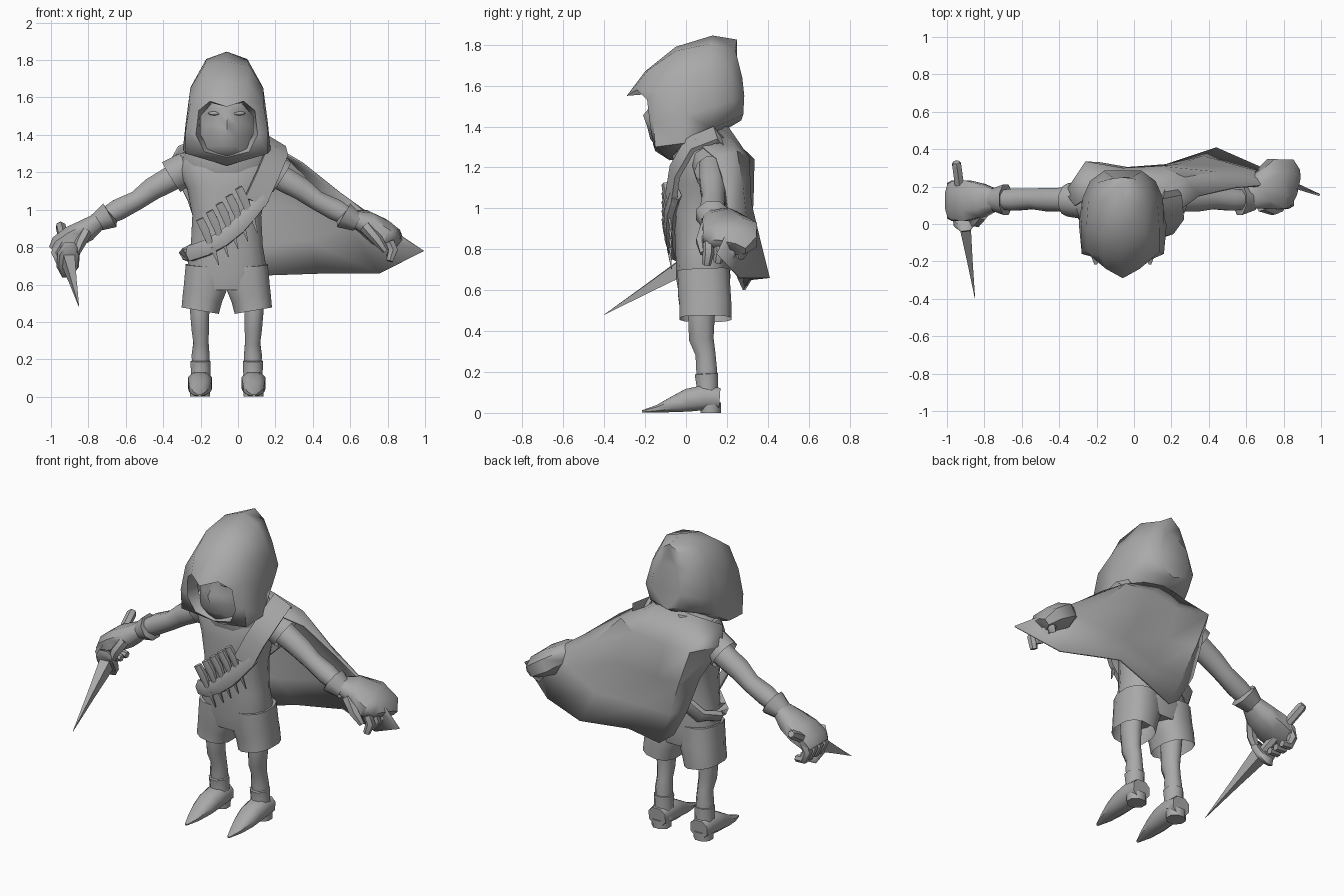
import bpy, bmesh, math
from mathutils import Vector as V

CX = -0.06  # centre plane of the body
grey = bpy.data.materials.new("plain_grey")
grey.diffuse_color = (0.4, 0.4, 0.4, 1)


def finish(name, bm, angle=55):
    bmesh.ops.recalc_face_normals(bm, faces=bm.faces[:])
    me = bpy.data.meshes.new(name)
    bm.to_mesh(me)
    bm.free()
    me.materials.append(grey)
    ob = bpy.data.objects.new(name, me)
    bpy.context.collection.objects.link(ob)
    bpy.ops.object.select_all(action='DESELECT')
    ob.select_set(True)
    bpy.context.view_layer.objects.active = ob
    bpy.ops.object.shade_smooth_by_angle(angle=math.radians(angle))
    return ob


def loft(name, rings, closed=True, caps=(True, True), angle=55):
    bm = bmesh.new()
    vs = [[bm.verts.new(p) for p in r] for r in rings]
    n = len(rings[0])
    for a, b in zip(vs, vs[1:]):
        for i in range(n if closed else n - 1):
            j = (i + 1) % n
            bm.faces.new((a[i], a[j], b[j], b[i]))
    if caps[0]:
        bm.faces.new(vs[0])
    if caps[1]:
        bm.faces.new(vs[-1])
    return finish(name, bm, angle)


def sweep(name, pts, n=8, ref=(0, 1, 0), caps=(True, True), power=1.0, angle=55):
    """Rings of half-sizes a, b along the path points (x, y, z, a, b)."""
    cs = [V(p[:3]) for p in pts]
    rings = []
    for i, p in enumerate(pts):
        t = (cs[min(i + 1, len(cs) - 1)] - cs[max(i - 1, 0)]).normalized()
        u = V(ref).cross(t).normalized()
        w = t.cross(u)
        ring = []
        for k in range(n):
            q = 2 * math.pi * (k + 0.5) / n
            c, s = math.cos(q), math.sin(q)
            ring.append(cs[i] + u * p[3] * math.copysign(abs(c) ** power, c)
                        + w * p[4] * math.copysign(abs(s) ** power, s))
        rings.append(ring)
    return loft(name, rings, True, caps, angle)


def blob(name, c, r, u=12, v=8):
    bm = bmesh.new()
    bmesh.ops.create_uvsphere(bm, u_segments=u, v_segments=v, radius=1)
    for x in bm.verts:
        x.co = V((c[i] + x.co[i] * r[i] for i in range(3)))
    return finish(name, bm)


def mirrored(half):
    """Closed outline from a half outline that starts and ends on the centre plane."""
    return [(CX + x, y, z) for x, y, z in half] + [(CX - x, y, z) for x, y, z in half[-2:0:-1]]


# hood: half outlines from the face opening to the back, mirrored
hood = [
    [(0, -.17, 1.56), (.08, -.16, 1.57), (.14, -.11, 1.5), (.14, -.10, 1.40), (.10, -.10, 1.33), (0, -.10, 1.30)],
    [(0, -.29, 1.55), (.09, -.24, 1.58), (.15, -.19, 1.53), (.165, -.175, 1.40), (.12, -.16, 1.31), (0, -.15, 1.28)],
    [(0, -.20, 1.67), (.11, -.18, 1.68), (.195, -.15, 1.57), (.22, -.16, 1.42), (.22, -.15, 1.30), (0, -.08, 1.235)],
    [(0, -.05, 1.79), (.12, -.05, 1.77), (.195, -.02, 1.65), (.22, 0, 1.46), (.235, 0, 1.32), (0, 0, 1.24)],
    [(0, .13, 1.845), (.11, .12, 1.805), (.185, .12, 1.67), (.215, .14, 1.5), (.19, .12, 1.39), (0, .10, 1.35)],
    [(0, .25, 1.825), (.07, .24, 1.78), (.14, .22, 1.67), (.175, .23, 1.53), (.15, .22, 1.43), (0, .22, 1.40)],
    [(0, .23, 1.74), (.05, .25, 1.70), (.09, .275, 1.64), (.10, .285, 1.55), (.08, .28, 1.46), (0, .27, 1.43)],
]
loft("hood", [mirrored(h) for h in hood], caps=(False, True), angle=60)

# masked face: height, then depth at the nose line, beside it, at the cheek
face = [(1.60, -.13, -.12, -.10), (1.545, -.165, -.16, -.12), (1.51, -.165, -.135, -.11),
        (1.455, -.21, -.165, -.13), (1.40, -.19, -.165, -.13), (1.34, -.175, -.155, -.12),
        (1.28, -.13, -.12, -.09)]
loft("masked_face", [mirrored([(0, a, z), (.05, b, z), (.11, c, z), (.165, .0, z), (.1, .06, z), (0, .08, z)])
                     for z, a, b, c in face], angle=60)
for s, side in ((-1, "left"), (1, "right")):
    blob(side + "_eye", (CX + s * .065, -.13, 1.515), (.035, .018, .011), 8, 6)

# tunic body
sweep("tunic", [(CX, .085, .57, .19, .12), (CX, .085, .66, .22, .135), (CX, .075, .81, .195, .128),
                (CX, .075, .97, .187, .138), (CX, .08, 1.11, .215, .14), (CX, .095, 1.20, .26, .145),
                (CX, .11, 1.29, .25, .13), (CX, .10, 1.37, .15, .11)], 16, power=.8)
# soft collar below the hood
sweep("collar", [(CX, .10, 1.22, .24, .155), (CX, .08, 1.28, .245, .155), (CX, .08, 1.34, .21, .145)], 12)

for s, side in ((-1, "left"), (1, "right")):
    def at(pts):
        return [(CX + s * p[0],) + tuple(p[1:]) for p in pts]

    # shorts, leg and boot
    sweep(side + "_shorts_leg", at([(.108, .085, .70, .115, .13), (.116, .09, .58, .118, .132),
                                    (.13, .095, .53, .11, .13), (.142, .095, .46, .104, .13)]),
          12, caps=(True, False), power=.8)
    sweep(side + "_leg", at([(.145, .08, .60, .065, .075), (.145, .075, .46, .056, .07),
                             (.142, .075, .36, .05, .065), (.138, .095, .29, .044, .053),
                             (.14, .10, .22, .052, .055), (.14, .105, .14, .047, .052)]))
    sweep(side + "_boot_cuff", at([(.14, .10, .05, .066, .065), (.14, .105, .12, .056, .056),
                                   (.14, .10, .19, .058, .062), (.14, .10, .195, .04, .045)]))
    sweep(side + "_boot_foot", at([(.143, .165, .07, .06, .055), (.143, .09, .075, .068, .065),
                                   (.143, .01, .062, .066, .06), (.145, -.06, .042, .058, .042),
                                   (.145, -.14, .02, .038, .02), (.145, -.215, .007, .008, .006)]),
          8, (0, 0, 1), power=.8)
    sweep(side + "_boot_heel", at([(.143, .12, 0, .058, .054), (.143, .12, .05, .06, .056)]))

    # flared sleeve, arm and glove cuff
    sweep(side + "_sleeve", at([(.15, .12, 1.25, .085, .10), (.23, .125, 1.215, .092, .095),
                                (.295, .13, 1.175, .098, .09)]), 10, caps=(True, False))
    sweep(side + "_arm", at([(.20, .13, 1.22, .075, .07), (.30, .13, 1.165, .072, .07),
                             (.40, .13, 1.11, .066, .067), (.48, .135, 1.05, .056, .06),
                             (.58, .13, 1.0, .062, .064), (.68, .13, .945, .048, .052)]))
    sweep(side + "_glove_cuff", at([(.62, .13, .975, .05, .06), (.625, .13, .97, .078, .088),
                                    (.70, .13, .93, .052, .06)]), caps=(True, False))

# left hand closed on the sword grip
sweep("left_palm", [(-.73, .13, .95, .045, .055), (-.81, .125, .89, .065, .095), (-.89, .125, .85, .068, .115),
                    (-.96, .125, .81, .055, .11), (-.985, .125, .78, .035, .095)], power=.8)
for k in range(4):
    y = .045 + k * .053
    sweep("left_finger", [(-.94, y, .83, .028, .028), (-.975, y, .77, .029, .029),
                          (-.95, y, .715, .027, .026), (-.90, y, .71, .02, .022)], 6)
sweep("left_thumb", [(-.81, .05, .88, .032, .032), (-.845, .01, .82, .03, .03),
                     (-.87, .01, .76, .022, .02)], 6, (1, 0, 0))

# right hand clutching the cape, turned backwards
sweep("right_palm", [(.60, .13, .955, .045, .055), (.68, .17, .935, .065, .105), (.76, .215, .88, .08, .145),
                     (.82, .215, .845, .07, .14), (.855, .20, .81, .04, .10)], power=.8)
for k, y in enumerate((.11, .165, .22, .275)):
    sweep("right_finger", [(.81, y, .83, .028, .028), (.83, y, .785, .028, .028),
                           (.81, y - .01, .725 + .012 * k, .02, .022)], 6)
sweep("right_thumb", [(.68, .10, .91, .035, .035), (.745, .075, .84, .03, .03),
                      (.79, .085, .78, .018, .018)], 6, (1, 0, 0))

# sword: tapered blade, guard, grip and pommel along one line
tip, pommel = V((-.85, -.40, .48)), V((-.95, .33, .92))


def along(f, a, b):
    return tuple(tip.lerp(pommel, f)) + (a, b)


sweep("sword_blade", [along(0, .001, .001), along(.3, .022, .03), along(.58, .045, .06)], 4, (0, 0, 1), angle=20)
sweep("sword_guard", [along(.555, .055, .10), along(.575, .065, .12), along(.60, .055, .10)], 8, (0, 0, 1))
sweep("sword_grip", [along(.58, .028, .028), along(.98, .028, .028), along(1, .02, .02)], 6, (0, 0, 1))

# cape: rows from the neck to the hem, swept out to the right hand
cape = [
    [(-.32, .10, 1.34), (-.20, .18, 1.39), (CX, .20, 1.41), (.08, .18, 1.39), (.16, .10, 1.36), (.20, .04, 1.34)],
    [(-.37, .17, 1.25), (-.26, .335, 1.24), (CX, .30, 1.22), (.14, .31, 1.25), (.27, .25, 1.28), (.35, .15, 1.25)],
    [(-.27, .25, 1.05), (-.18, .33, 1.02), (0, .28, 1.0), (.24, .32, 1.03), (.44, .28, 1.10), (.55, .20, 1.09)],
    [(-.20, .27, .84), (-.10, .30, .80), (.08, .285, .80), (.37, .365, .84), (.60, .30, .91), (.80, .22, .91)],
    [(-.10, .26, .66), (-.02, .29, .60), (.17, .32, .65), (.44, .41, .66), (.76, .27, .66), (.995, .16, .78)],
]
ob = loft("cape", cape, False, (False, False), 45)
mod = ob.modifiers.new("thickness", 'SOLIDIFY')
mod.thickness = .012

# shoulder strap, bandolier and throwing knives
sweep("shoulder_strap", [(.13, .24, 1.25, .085, .018), (.20, .14, 1.36, .085, .018), (.21, .02, 1.31, .085, .018),
                         (.155, -.055, 1.18, .085, .018), (.09, -.075, 1.04, .085, .02)], 4, (.45, -.75, .5))
belt = [(.13, -.05, 1.07), (.07, -.075, .99), (0, -.08, .91), (-.08, -.075, .845), (-.17, -.06, .795),
        (-.255, 0, .765), (-.275, .08, .755), (-.23, .18, .78), (CX, .22, .90), (.10, .21, 1.05), (.14, .2, 1.2)]
sweep("bandolier", [p + (.048, .03) for p in belt], 6, (.1, -1, .2))
for k in range(5):
    x, z = -.165 + k * .052, .86 + k * .042
    sweep("knife_grip", [(x - .04, -.10, z + .09, .024, .02), (x - .01, -.09, z + .03, .026, .022),
                         (x + .015, -.08, z - .04, .018, .015)], 6)
    sweep("knife_point", [(x + .03, -.085, z - .06, .02, .01), (x + .062, -.07, z - .155, .003, .003)], 4)
